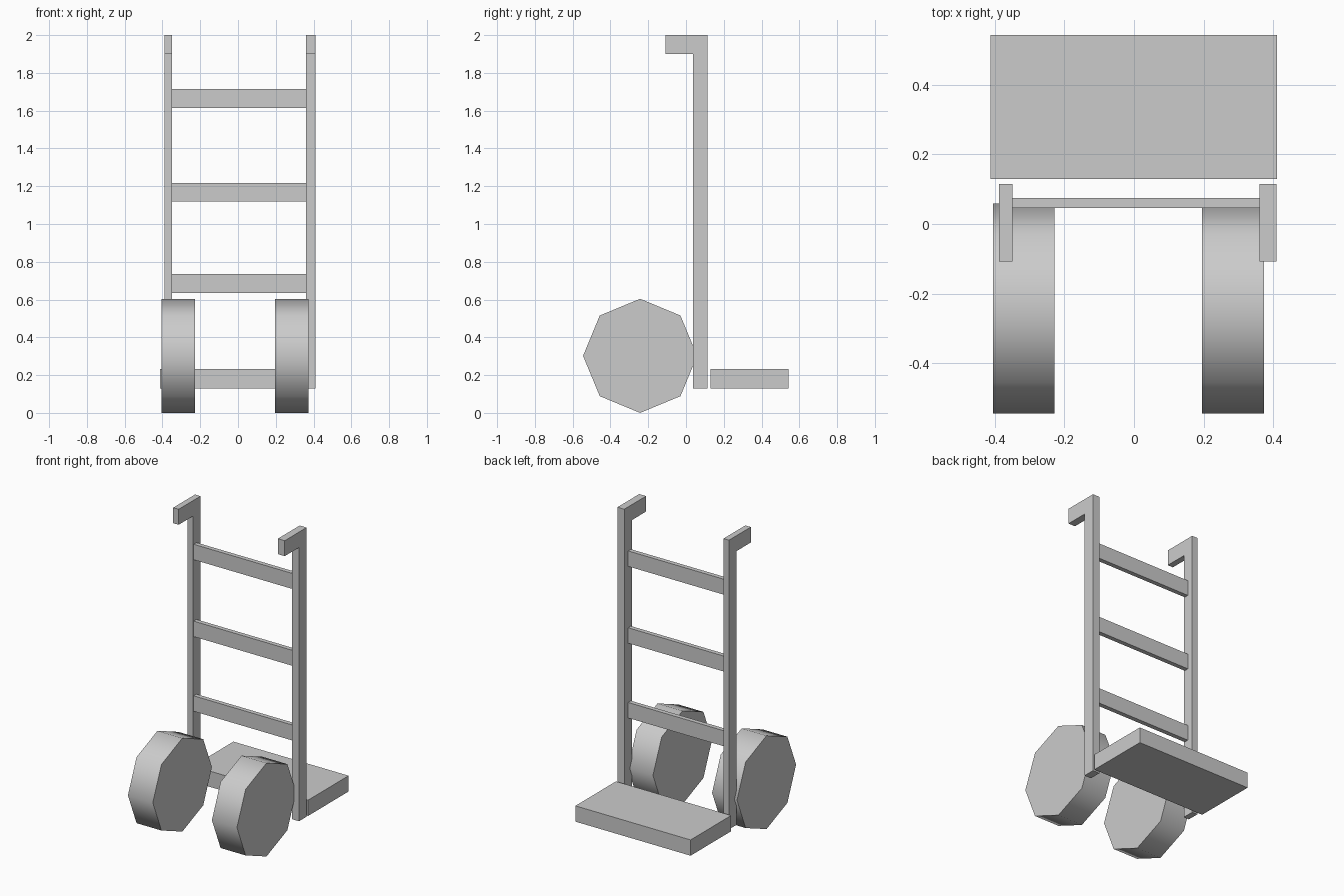
import bpy, bmesh, math

if "Cube" in bpy.data.objects:
    bpy.data.objects.remove(bpy.data.objects["Cube"])


def prism(name, profile, x0, x1):
    """Extrude a (y, z) profile along x from x0 to x1."""
    bm = bmesh.new()
    face = bm.faces.new([bm.verts.new((x0, y, z)) for y, z in profile])
    ext = bmesh.ops.extrude_face_region(bm, geom=[face])
    moved = [v for v in ext["geom"] if isinstance(v, bmesh.types.BMVert)]
    bmesh.ops.translate(bm, verts=moved, vec=(x1 - x0, 0, 0))
    bmesh.ops.recalc_face_normals(bm, faces=bm.faces)
    mesh = bpy.data.meshes.new(name)
    bm.to_mesh(mesh)
    bm.free()
    obj = bpy.data.objects.new(name, mesh)
    bpy.context.collection.objects.link(obj)
    return obj


def box(name, x0, x1, y0, y1, z0, z1):
    return prism(name, [(y0, z0), (y1, z0), (y1, z1), (y0, z1)], x0, x1)


# Side rails with backward-pointing grips
rail = [(0.038, 0.13), (0.115, 0.13), (0.115, 2.0),
        (-0.108, 2.0), (-0.108, 1.9), (0.038, 1.9)]
prism("left_rail", rail, -0.388, -0.349)
prism("right_rail", rail, 0.361, 0.410)

# Cross bars
for i, z in enumerate((0.635, 1.118, 1.615)):
    box(f"cross_bar_{i + 1}", -0.349, 0.361, 0.046, 0.075, z, z + 0.1)

# Load plate
box("load_plate", -0.413, 0.411, 0.129, 0.543, 0.13, 0.232)

# Eight-sided wheels, smooth around the tread
R = 0.302
ring = [(-0.243 + R * math.cos(k * math.pi / 4), R + R * math.sin(k * math.pi / 4))
        for k in range(8)]
for name, x0, x1 in (("left_wheel", -0.406, -0.228), ("right_wheel", 0.195, 0.374)):
    wheel = prism(name, ring, x0, x1)
    bpy.ops.object.select_all(action='DESELECT')
    wheel.select_set(True)
    bpy.context.view_layer.objects.active = wheel
    bpy.ops.object.shade_smooth_by_angle(angle=math.radians(50))
